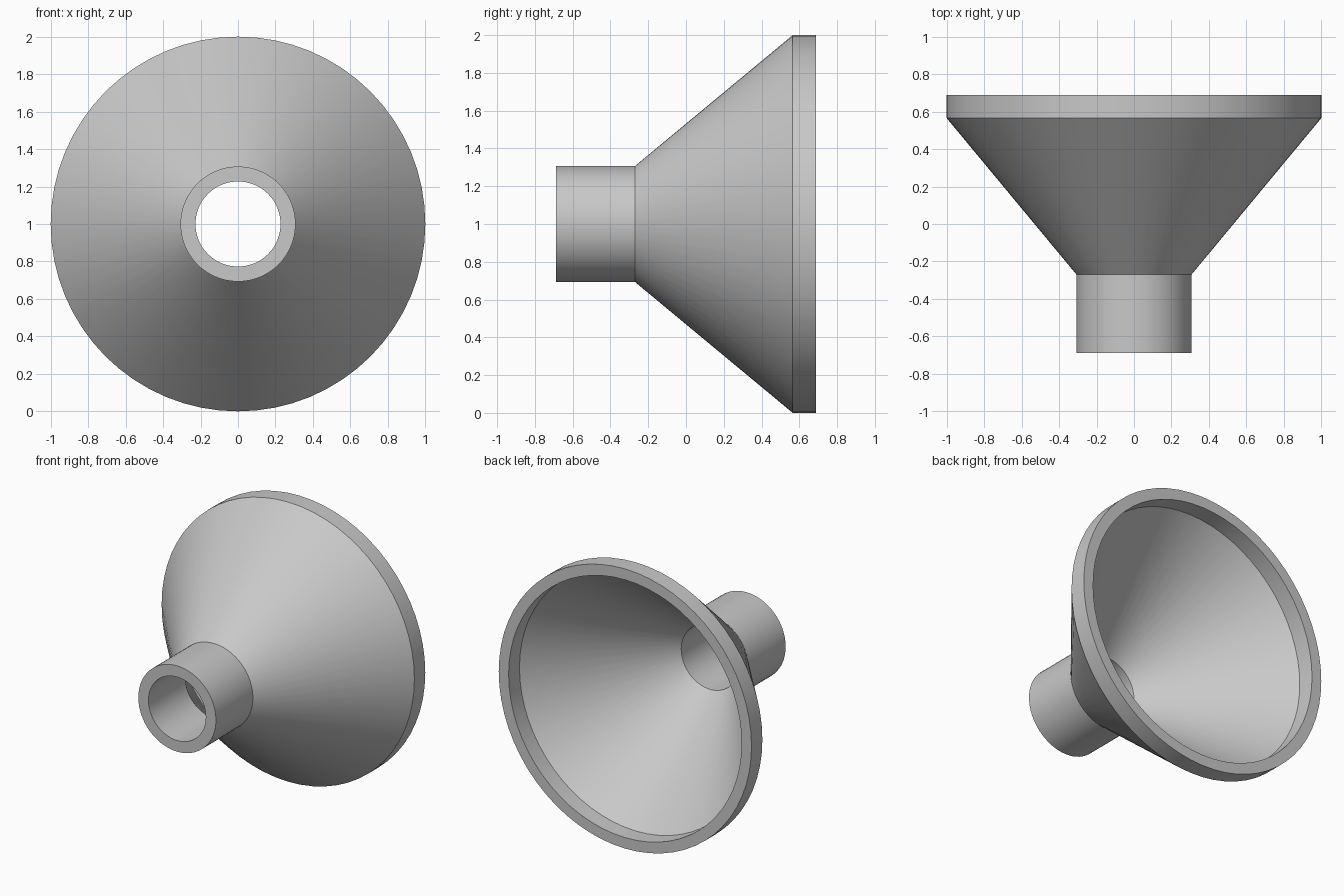
import bpy
import bmesh
import math

if "Cube" in bpy.data.objects:
    bpy.data.objects.remove(bpy.data.objects["Cube"])

SIDES = 64
AXIS_Z = 1.0

# Wall cross-section as (radius, y): outside from neck to rim, then back inside
PROFILE = [
    (0.307, -0.688), (0.307, -0.27), (1.0, 0.565), (1.0, 0.688),
    (0.922, 0.688), (0.922, 0.565), (0.227, -0.27), (0.227, -0.688),
]

grey = bpy.data.materials.new("plain grey")
grey.diffuse_color = (0.58, 0.58, 0.58, 1.0)
grey.use_nodes = True
grey.node_tree.nodes["Principled BSDF"].inputs["Base Color"].default_value = grey.diffuse_color


def lathe(name, profile, material):
    """Revolve a closed profile around the y axis."""
    bm = bmesh.new()
    rings = []
    for r, y in profile:
        ring = []
        for i in range(SIDES):
            a = 2 * math.pi * i / SIDES
            ring.append(bm.verts.new((r * math.cos(a), y, AXIS_Z + r * math.sin(a))))
        rings.append(ring)
    for k, ring in enumerate(rings):
        after = rings[(k + 1) % len(rings)]
        for i in range(SIDES):
            j = (i + 1) % SIDES
            bm.faces.new((ring[i], ring[j], after[j], after[i]))
    bmesh.ops.recalc_face_normals(bm, faces=bm.faces)
    mesh = bpy.data.meshes.new(name)
    bm.to_mesh(mesh)
    bm.free()
    mesh.materials.append(material)
    obj = bpy.data.objects.new(name, mesh)
    bpy.context.collection.objects.link(obj)
    return obj


# Hollow funnel: tubular neck, flared cone and short straight rim
funnel = lathe("funnel", PROFILE, grey)
bpy.context.view_layer.objects.active = funnel
funnel.select_set(True)
bpy.ops.object.shade_smooth_by_angle(angle=math.radians(30))
